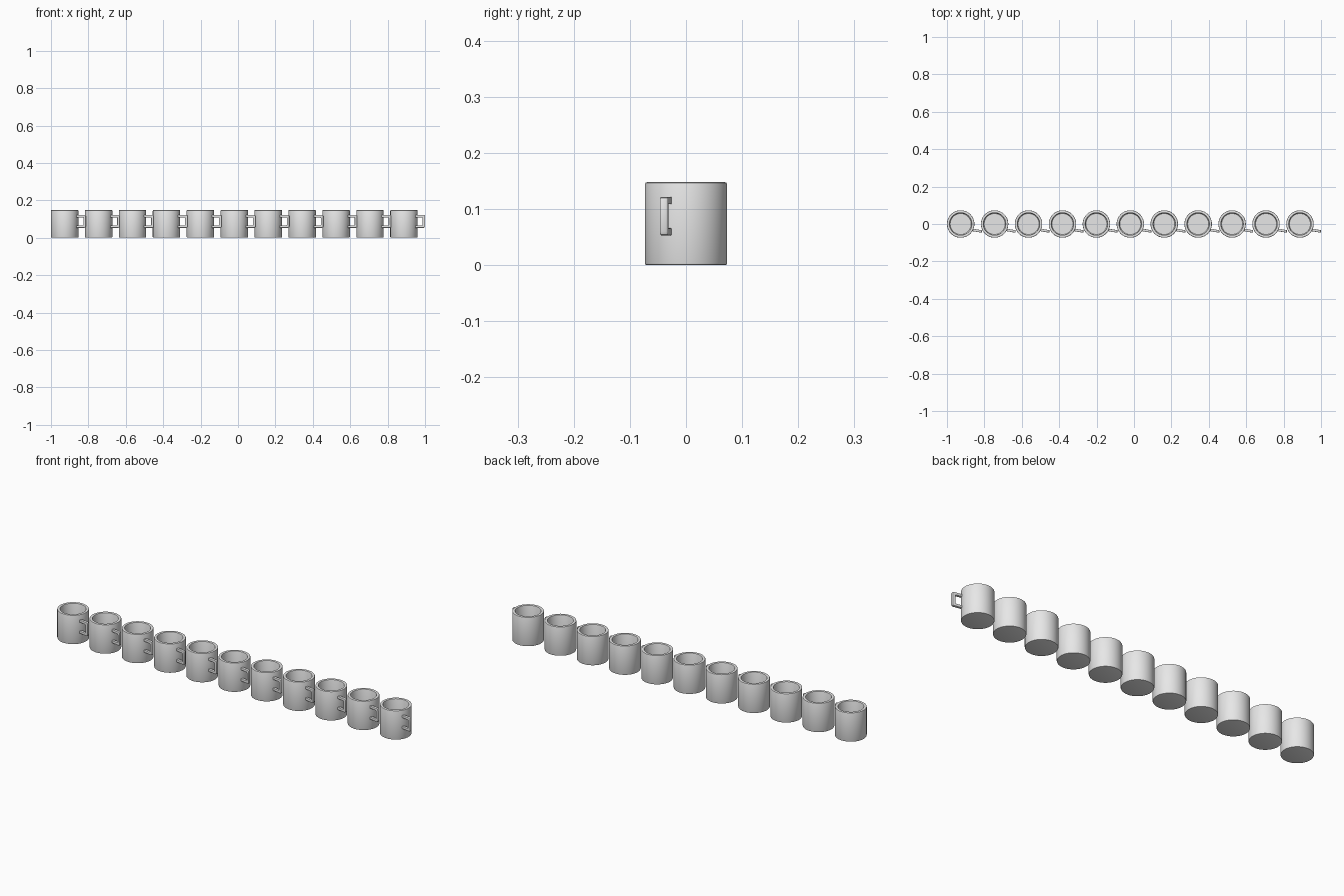
import bpy, bmesh, math

if "Cube" in bpy.data.objects:
    bpy.data.objects.remove(bpy.data.objects["Cube"])

R, H, N, STEP = 0.0733, 0.148, 11, 0.1814
X0 = -1 + R

glaze = bpy.data.materials.new("pale_grey_glaze")
glaze.diffuse_color = (0.8, 0.8, 0.8, 1)
glaze.use_nodes = True
glaze.node_tree.nodes["Principled BSDF"].inputs["Base Color"].default_value = glaze.diffuse_color


def finish(name, bm):
    bmesh.ops.recalc_face_normals(bm, faces=bm.faces)
    me = bpy.data.meshes.new(name)
    bm.to_mesh(me)
    bm.free()
    me.materials.append(glaze)
    ob = bpy.data.objects.new(name, me)
    bpy.context.collection.objects.link(ob)
    return ob


def smooth(ob, angle):
    bpy.ops.object.select_all(action='DESELECT')
    ob.select_set(True)
    bpy.context.view_layer.objects.active = ob
    bpy.ops.object.shade_smooth_by_angle(angle=math.radians(angle))


# mug body: hollow profile turned round z
def make_body():
    prof = [(0, 0), (R - .004, 0), (R - .001, .001), (R, .004), (R, H - .004),
            (R - .001, H - .001), (R - .004, H), (.063, H), (.060, H - .001),
            (.059, H - .004), (.059, .016), (.056, .012), (0, .012)]
    bm = bmesh.new()
    vs = [bm.verts.new((r, 0, z)) for r, z in prof]
    es = [bm.edges.new(p) for p in zip(vs, vs[1:])]
    bmesh.ops.spin(bm, geom=vs + es, cent=(0, 0, 0), axis=(0, 0, 1),
                   angle=2 * math.pi, steps=64, use_duplicate=False)
    bmesh.ops.remove_doubles(bm, verts=bm.verts, dist=1e-5)
    return finish("mug_body", bm)


# square-ended handle: C-shaped band, slightly skewed towards the front
def make_handle():
    end = 2 - R - STEP * (N - 1) - R + R - 0.0  # reach from mug centre to x = 1
    zt, zb, t, c = .122, .053, .013, .007
    outer = [(.059, zt), (end - c, zt), (end - .002, zt - .002), (end, zt - c),
             (end, zb + c), (end - .002, zb + .002), (end - c, zb), (.059, zb)]
    k = .003
    inner = [(.059, zb + t), (end - t - k, zb + t), (end - t, zb + t + k),
             (end - t, zt - t - k), (end - t - k, zt - t), (.059, zt - t)]
    # matching inner and outer rows give clean quads along the band
    inn = inner[::-1]
    inn = [inn[0], inn[1], ((inn[1][0] + inn[2][0]) / 2 + .0006, (inn[1][1] + inn[2][1]) / 2 + .0006),
           inn[2], inn[3], ((inn[3][0] + inn[4][0]) / 2 + .0006, (inn[3][1] + inn[4][1]) / 2 - .0006),
           inn[4], inn[5]]
    bm = bmesh.new()

    def vert(p, side):
        y = -.031 - .009 * (p[0] - .06) / (end - .06) + side * .0068
        return bm.verts.new((p[0], y, p[1]))
    rings = [[vert(o, -1), vert(o, 1), vert(i, 1), vert(i, -1)] for o, i in zip(outer, inn)]
    for a, b in zip(rings, rings[1:]):
        for j in range(4):
            bm.faces.new((a[j], a[(j + 1) % 4], b[(j + 1) % 4], b[j]))
    bm.faces.new(rings[0])
    bm.faces.new(rings[-1])
    bmesh.ops.recalc_face_normals(bm, faces=bm.faces)
    sharp = [e for e in bm.edges if e.calc_face_angle(0) > math.radians(60)]
    bmesh.ops.bevel(bm, geom=sharp, offset=.002, segments=2, profile=.5, affect='EDGES')
    return finish("mug_handle", bm)


body, handle = make_body(), make_handle()
smooth(body, 35)
smooth(handle, 40)

# row of mugs
for i in range(N):
    for src in (body, handle):
        ob = src if i == 0 else src.copy()
        if i:
            ob.name = f"{src.name}_{i + 1}"
            bpy.context.collection.objects.link(ob)
        ob.location.x = X0 + STEP * i
